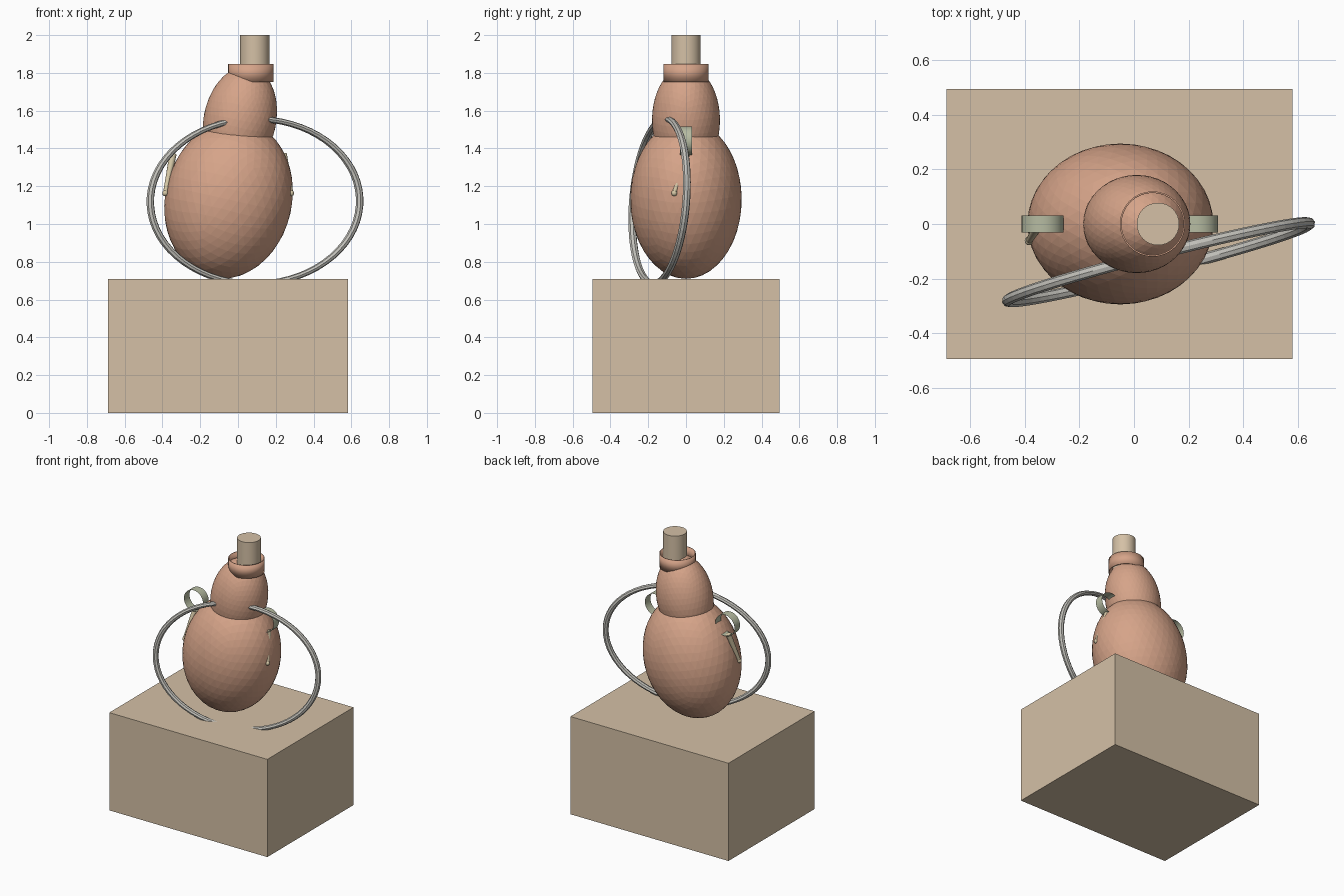
import bpy, math
from mathutils import Vector, Matrix

if "Cube" in bpy.data.objects:
    bpy.data.objects.remove(bpy.data.objects["Cube"])


def material(name, rgb):
    m = bpy.data.materials.new(name)
    m.diffuse_color = (*rgb, 1)
    m.use_nodes = True
    m.node_tree.nodes["Principled BSDF"].inputs["Base Color"].default_value = m.diffuse_color
    return m


TAN = material("tan", (0.66, 0.53, 0.38))
CLAY = material("clay", (0.67, 0.37, 0.25))
SAGE = material("sage", (0.47, 0.50, 0.36))
CREAM = material("cream", (0.66, 0.57, 0.38))
STEEL = material("steel", (0.55, 0.54, 0.50))


def finish(name, mat, smooth=False):
    ob = bpy.context.object
    ob.name = name
    ob.data.materials.append(mat)
    if smooth:
        bpy.ops.object.shade_smooth_by_angle(angle=math.radians(40))
    return ob


def ellipsoid(name, loc, radii, tilt):
    bpy.ops.mesh.primitive_ico_sphere_add(subdivisions=4, radius=1, location=loc,
                                          rotation=(0, tilt, 0))
    bpy.context.object.scale = radii
    return finish(name, CLAY)


def tube(name, loc, r, depth, mat, rot=(0, 0, 0), fill='NGON', wall=0):
    bpy.ops.mesh.primitive_cylinder_add(vertices=32, radius=r, depth=depth, location=loc,
                                        rotation=rot, end_fill_type=fill)
    ob = finish(name, mat, True)
    if wall:
        s = ob.modifiers.new("wall", 'SOLIDIFY')
        s.thickness = wall
    return ob


# pedestal block
bpy.ops.mesh.primitive_cube_add(size=1, location=(-0.053, 0, 0.355))
bpy.context.object.scale = (1.27, 0.99, 0.71)
finish("pedestal", TAN)

# leaning two-part body
ellipsoid("lower_body", (-0.05, 0, 1.13), (0.336, 0.295, 0.424), 0.22)
ellipsoid("upper_body", (0.01, 0, 1.55), (0.192, 0.18, 0.288), 0.2)

# collar and stopper
tube("collar", (0.068, 0, 1.80), 0.12, 0.095, CLAY, fill='NOTHING', wall=0.006)
tube("stopper", (0.088, 0, 1.85), 0.078, 0.30, TAN)

# large oval hoop, leaning and turned
bpy.ops.mesh.primitive_torus_add(major_segments=64, minor_segments=8,
                                 major_radius=0.59, minor_radius=0.021)
hoop = finish("hoop", STEEL)
hoop.matrix_world = (Matrix.Translation((0.09, -0.14, 1.12))
                     @ Matrix.Rotation(math.radians(14.3), 4, 'Z')
                     @ Matrix.Rotation(math.radians(-4), 4, 'X')
                     @ Matrix.Rotation(math.radians(-2), 4, 'Y')
                     @ Matrix.Diagonal((0.97, 1, 0.74, 1))
                     @ Matrix.Rotation(math.pi / 2, 4, 'X'))

# side ears with hanging pegs, mirrored about the body centre
for side, label in ((-1, "left"), (1, "right")):
    cx = -0.052
    tube(label + "_ear_ring", (cx + side * 0.283, 0, 1.44), 0.077, 0.064, SAGE,
         rot=(math.pi / 2, 0, 0), fill='NOTHING')
    top = Vector((cx + side * 0.292, 0.005, 1.37))
    end = Vector((cx + side * 0.333, -0.062, 1.163))
    d = end - top
    bpy.ops.mesh.primitive_cone_add(vertices=12, radius1=0.019, radius2=0.012, depth=d.length,
                                    location=(top + end) / 2,
                                    rotation=d.to_track_quat('Z', 'Y').to_euler())
    finish(label + "_peg", CREAM, True)
    bpy.ops.mesh.primitive_uv_sphere_add(segments=12, ring_count=8, radius=0.016, location=end)
    finish(label + "_peg_tip", CREAM, True)
